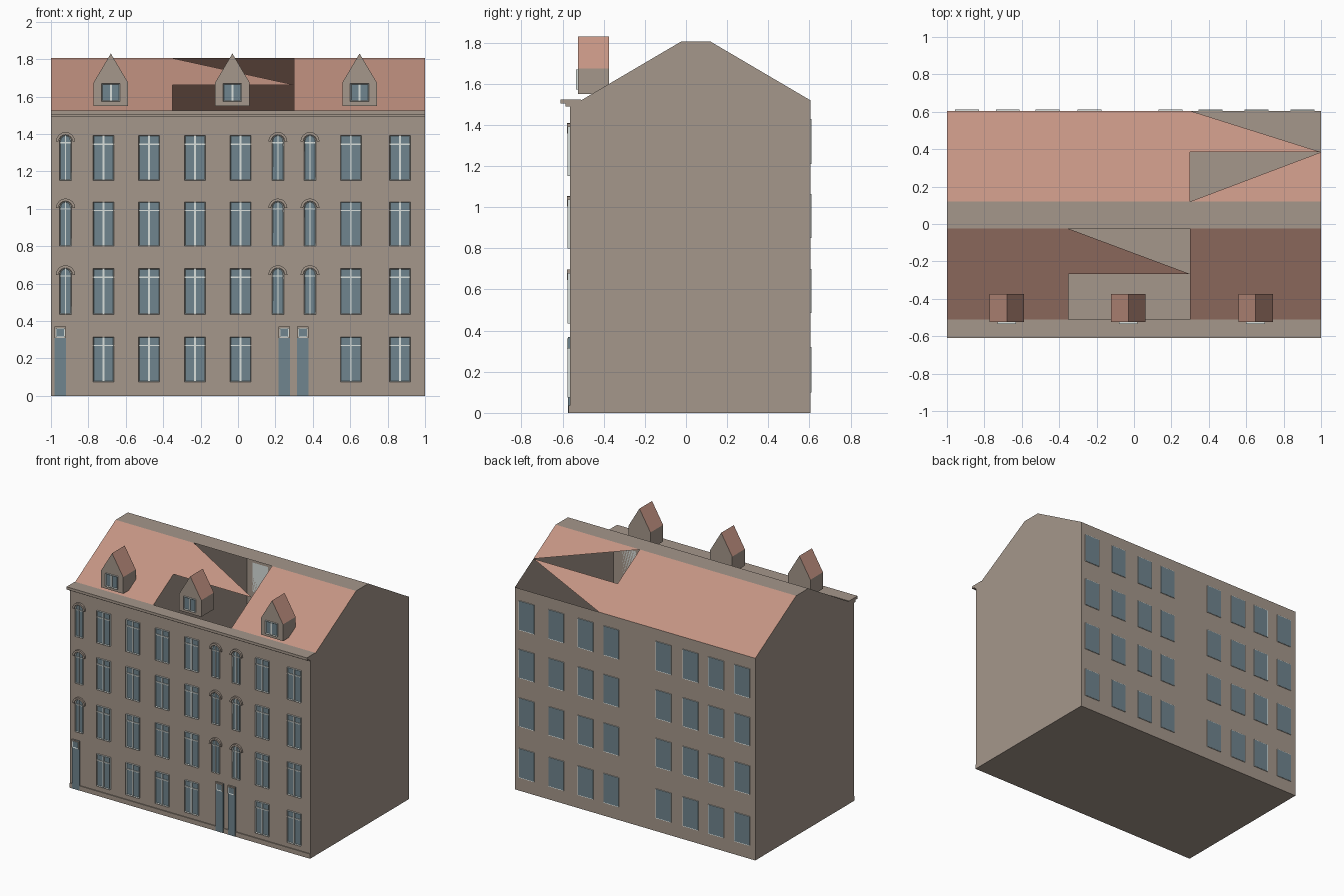
import bpy, bmesh
from math import pi, cos, sin

cube = bpy.data.objects.get("Cube")
if cube:
    bpy.data.objects.remove(cube)


def material(name, rgb):
    lin = [((c / 255 + 0.055) / 1.055) ** 2.4 for c in rgb] + [1]
    m = bpy.data.materials.new(name)
    m.use_nodes = True
    m.diffuse_color = lin
    m.node_tree.nodes["Principled BSDF"].inputs["Base Color"].default_value = lin
    return m


MATS = [material("wall_stone", (165, 151, 139)), material("roof_tile", (196, 148, 131)),
        material("window_frame", (218, 224, 220)), material("window_glass", (112, 133, 142))]
WALL, TILE, FRAME, GLASS = range(4)


def finish(name, bm):
    mesh = bpy.data.meshes.new(name)
    bm.to_mesh(mesh)
    bm.free()
    for m in MATS:
        mesh.materials.append(m)
    ob = bpy.data.objects.new(name, mesh)
    bpy.context.collection.objects.link(ob)
    return ob


def face(bm, pts, mat=WALL):
    f = bm.faces.new([bm.verts.new(p) for p in pts])
    f.material_index = mat
    return f


def prism(bm, outline, y_wall, y_out, mat):
    """Extrude an x-z outline from y_wall to y_out; returns the outer face."""
    f = face(bm, [(x, y_wall, z) for x, z in outline], mat)
    ext = bmesh.ops.extrude_face_region(bm, geom=[f], use_keep_orig=True)["geom"]
    verts = [g for g in ext if isinstance(g, bmesh.types.BMVert)]
    bmesh.ops.translate(bm, verts=verts, vec=(0, y_out - y_wall, 0))
    outer = [g for g in ext if isinstance(g, bmesh.types.BMFace)][0]
    island = set(f.verts) | set(verts)
    faces = list({g for v in island for g in v.link_faces})
    for g in faces:
        g.material_index = mat
    bmesh.ops.recalc_face_normals(bm, faces=faces)
    return outer


def rect(x0, x1, z0, z1):
    return [(x0, z0), (x1, z0), (x1, z1), (x0, z1)]


def arc(cx, cz, r, n=8):
    return [(cx + r * cos(pi * i / n), cz + r * sin(pi * i / n)) for i in range(n + 1)]


def glazed(bm, outline, y_wall, y_out, border, recess):
    """Frame block whose outer face is inset as a pane of glass."""
    pane = prism(bm, outline, y_wall, y_out, FRAME)
    bmesh.ops.inset_individual(bm, faces=[pane], thickness=border, depth=-recess)
    pane.material_index = GLASS


# Main dimensions
FRONT, BACK = -0.565, 0.605
EAVE, RIDGE = 1.52, 1.805
PARTY = [-1, -0.35, 0.3, 1]


def front_slope(x, t):
    return (x, -0.51 + 0.485 * t, EAVE + (RIDGE - EAVE) * t)


def back_slope(x, t):
    return (x, BACK - 0.485 * t, EAVE + (RIDGE - EAVE) * t)


# Walls, floor, ridge and the gable and party walls
bm = bmesh.new()
face(bm, [(-1, FRONT, 0), (1, FRONT, 0), (1, FRONT, EAVE), (-1, FRONT, EAVE)])
face(bm, [(1, BACK, 0), (-1, BACK, 0), (-1, BACK, EAVE), (1, BACK, EAVE)])
face(bm, [(-1, BACK, 0), (1, BACK, 0), (1, FRONT, 0), (-1, FRONT, 0)])
face(bm, [front_slope(-1, 1), front_slope(1, 1), back_slope(1, 1), back_slope(-1, 1)])
for x in PARTY:
    pts = [(x, FRONT, 0), (x, BACK, 0), back_slope(x, 0), back_slope(x, 1),
           front_slope(x, 1), front_slope(x, 0), (x, FRONT, EAVE)]
    face(bm, pts if x > 0 else pts[::-1])
finish("house_walls", bm)

# Tiled roof with the openings left in the middle front and the left rear
bm = bmesh.new()
a, b, c, d = PARTY
for x0, x1 in ((a, b), (c, d)):
    face(bm, [front_slope(x0, 0), front_slope(x1, 0), front_slope(x1, 1), front_slope(x0, 1)], TILE)
face(bm, [front_slope(b, 0.5), front_slope(c, 0.5), front_slope(b, 1)], TILE)
face(bm, [back_slope(c, 0), back_slope(a, 0), back_slope(a, 1), back_slope(c, 1)], TILE)
face(bm, [back_slope(d, 0.455), back_slope(c, 0), back_slope(c, 0.455)], TILE)
face(bm, [back_slope(d, 0.455), back_slope(c, 1), back_slope(d, 1)], TILE)
finish("roof_slopes", bm)

# Cornice and plinth
bm = bmesh.new()
prism(bm, rect(-1, 1, 1.505, 1.525), -0.51, -0.61, WALL)
prism(bm, rect(-1, 1, 1.49, 1.505), FRONT, -0.585, WALL)
finish("cornice", bm)
bm = bmesh.new()
prism(bm, rect(-1, 1, 0, 0.035), FRONT, -0.572, WALL)
finish("plinth", bm)

# Wide front windows with a mullion and a transom
ROWS = [(0.075, 0.315), (0.435, 0.68), (0.80, 1.037), (1.152, 1.392)]
bm = bmesh.new()
for x in (-0.719, -0.475, -0.23, 0.014, 0.603, 0.866):
    for z0, z1 in ROWS:
        glazed(bm, rect(x - 0.056, x + 0.056, z0, z1), FRONT, -0.577, 0.006, 0.008)
        prism(bm, rect(x - 0.005, x + 0.005, z0, z1), -0.568, -0.576, FRAME)
        prism(bm, rect(x - 0.055, x + 0.055, z1 - 0.05, z1 - 0.043), -0.568, -0.575, FRAME)
finish("front_windows", bm)

# Narrow arched windows under curved hoods
windows, hoods = bmesh.new(), bmesh.new()
for x in (-0.922, 0.213, 0.385):
    for z0, z1 in ROWS[1:]:
        spring = z1 - 0.028
        outline = [(x - 0.032, z0), (x + 0.032, z0)] + arc(x, spring, 0.032)
        glazed(windows, outline, FRONT, -0.575, 0.006, 0.007)
        prism(windows, rect(x - 0.003, x + 0.003, z0, spring + 0.03), -0.567, -0.574, FRAME)
        prism(windows, rect(x - 0.03, x + 0.03, spring - 0.014, spring - 0.008), -0.567, -0.573, FRAME)
        outer, inner = arc(x, spring - 0.005, 0.051), arc(x, spring - 0.005, 0.037)
        for i in range(len(outer) - 1):
            prism(hoods, [outer[i], outer[i + 1], inner[i + 1], inner[i]], FRONT, -0.579, WALL)
finish("arched_windows", windows)
finish("arched_hoods", hoods)

# Street doors with a small light above
bm = bmesh.new()
for x in (-0.95, 0.247, 0.347):
    prism(bm, rect(x - 0.031, x + 0.031, 0, 0.37), FRONT, -0.573, GLASS)
    prism(bm, rect(x - 0.031, x + 0.031, 0.31, 0.37), FRONT, -0.575, WALL)
    glazed(bm, rect(x - 0.025, x + 0.025, 0.312, 0.362), FRONT, -0.578, 0.006, 0.002)
finish("street_doors", bm)

# Plain rear windows
bm = bmesh.new()
for x in (0.90, 0.654, 0.41, 0.196, -0.238, -0.463, -0.675, -0.892):
    for z0, z1 in ((0.1, 0.32), (0.485, 0.70), (0.85, 1.065), (1.21, 1.43)):
        glazed(bm, rect(x - 0.064, x + 0.064, z0, z1), BACK, 0.611, 0.003, 0.001)
finish("rear_windows", bm)

# Dormers: tiled where the faces slope upward
for x, side in ((-0.68, "right"), (-0.03, "middle"), (0.65, "left")):
    bm = bmesh.new()
    outline = rect(x - 0.092, x + 0.092, 1.55, 1.675)
    outline.insert(3, (x, 1.83))
    prism(bm, outline, -0.375, -0.525, WALL)
    for f in bm.faces:
        if f.normal.z > 0.1:
            f.material_index = TILE
    glazed(bm, rect(x - 0.05, x + 0.05, 1.573, 1.67), -0.525, -0.535, 0.008, 0.006)
    prism(bm, rect(x - 0.005, x + 0.005, 1.575, 1.665), -0.528, -0.534, FRAME)
    finish(side + "_dormer", bm)
